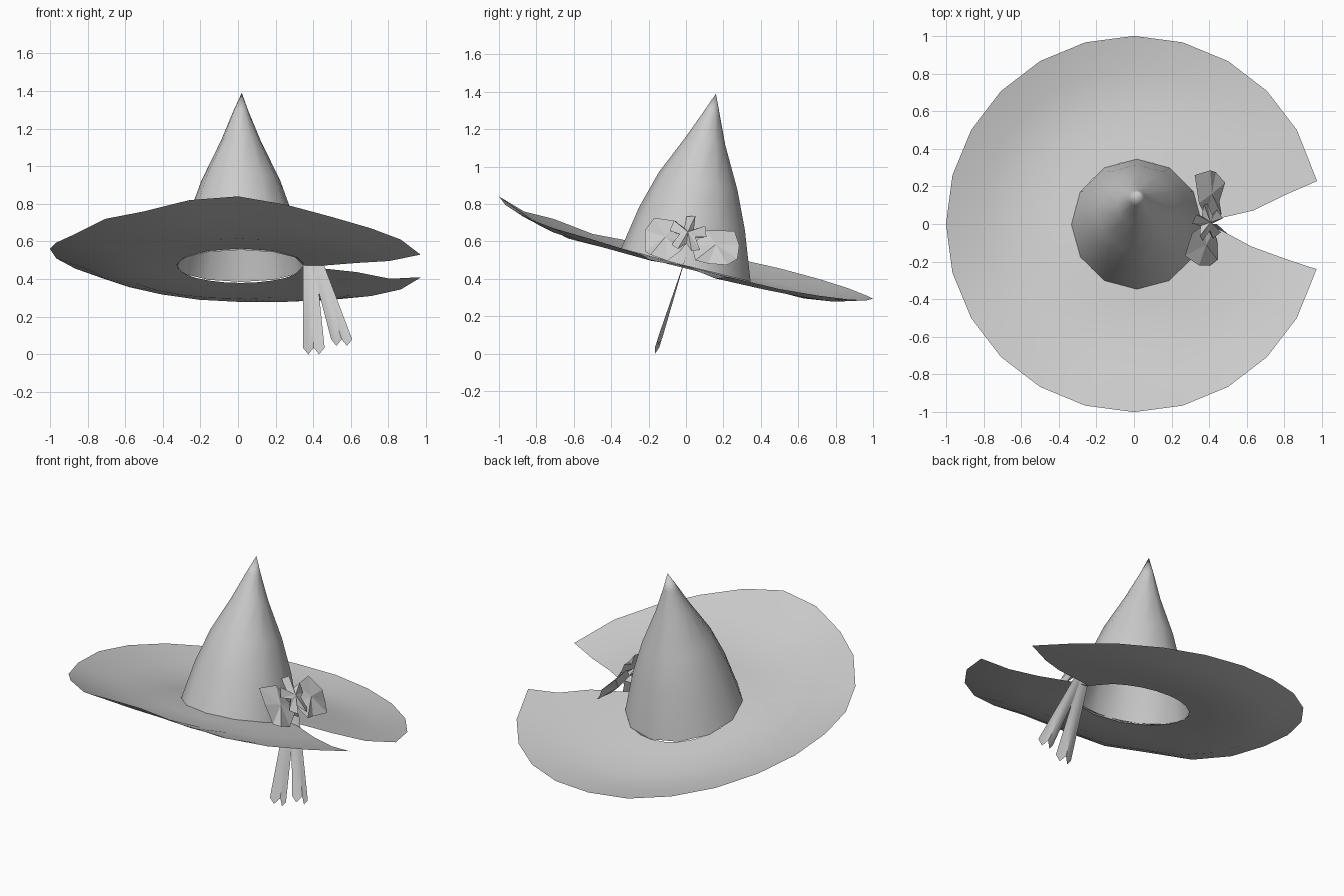
import bpy
import math
from mathutils import Vector

cube = bpy.data.objects.get("Cube")
if cube:
    bpy.data.objects.remove(cube, do_unlink=True)

felt = bpy.data.materials.new("grey_felt")
felt.use_nodes = True
felt.diffuse_color = (0.6, 0.6, 0.6, 1)
felt.node_tree.nodes["Principled BSDF"].inputs["Base Color"].default_value = (0.6, 0.6, 0.6, 1)


def add_mesh(name, verts, faces, angle=None):
    mesh = bpy.data.meshes.new(name)
    mesh.from_pydata(verts, [], faces)
    mesh.materials.append(felt)
    obj = bpy.data.objects.new(name, mesh)
    bpy.context.collection.objects.link(obj)
    if angle:
        bpy.ops.object.select_all(action="DESELECT")
        obj.select_set(True)
        bpy.context.view_layer.objects.active = obj
        bpy.ops.object.shade_smooth_by_angle(angle=math.radians(angle))
    return obj


def grid_faces(rows, cols, closed=False):
    faces = []
    for r in range(rows - 1):
        for c in range(cols if closed else cols - 1):
            d = (c + 1) % cols
            faces.append((r * cols + c, r * cols + d, (r + 1) * cols + d, (r + 1) * cols + c))
    return faces


# Brim: tilted sheet with a wedge cut out of its left side
rim_z = [.41, .345, .31, .29, .285, .293, .31, .35, .40, .456, .51, .56,
         .594, .64, .72, .76, .82, .84, .795, .73, .67, .61, .53]
rings = [(.335, 0, 0), (.45, 4, 4), (.63, 6.5, 11), (.82, 11, 13), (1, 13.2, 13.9)]
verts = []
for radius, back_gap, front_gap in rings:
    for i, edge_z in enumerate(rim_z):
        deg = 15 * (i + 1)
        if i == 0:
            deg = back_gap
        if i == len(rim_z) - 1:
            deg = 360 - front_gap
        a = math.radians(deg)
        inner, middle = .47 - .09 * math.sin(a), .455 - .16 * math.sin(a)
        if radius <= .63:
            z = inner + (middle - inner) * (radius - .335) / .295
        else:
            t = (radius - .63) / .37
            z = middle + (edge_z - middle) * t - .06 * t * (1 - t)
        verts.append((radius * math.cos(a) + .02 * (1 - radius), radius * math.sin(a), z))
faces = [f[::-1] for f in grid_faces(len(rings), len(rim_z))]
add_mesh("brim", verts, faces, 60)

# Crown: leaning twelve-sided cone, each ring given by its front and back points
levels = [(-.35, .555, .345, .385), (-.25, .785, .315, .66), (-.145, .97, .275, .875),
          (0, 1.16, .21, 1.115), (.095, 1.295, .18, 1.28)]
sides = 12
verts = []
for fy, fz, by, bz in levels:
    half = (by - fy) / 2
    for i in range(sides):
        a = 2 * math.pi * i / sides
        s = math.sin(a)
        verts.append((.015 + half * math.cos(a), (fy + by) / 2 + half * s,
                      (fz + bz) / 2 + (bz - fz) / 2 * s))
faces = grid_faces(len(levels), sides, True)
tip = len(verts)
verts.append((.02, .16, 1.39))
last = tip - sides
faces += [(last + i, last + (i + 1) % sides, tip) for i in range(sides)]
add_mesh("crown", verts, faces, 60)

# Bow pieces lie on a slope that follows the side of the crown
out = Vector((.78, 0, .62))


def on_slope(y, z, lift=0):
    return Vector((.36 + (.59 - z) * .75, y, z)) + out * lift


def puffed(name, outline, centre, height, base):
    """Outline on the slope raised to a central point, closed behind."""
    n = len(outline)
    verts = [on_slope(y, z, base + (.02 if i % 2 else 0)) for i, (y, z) in enumerate(outline)]
    verts += [on_slope(*centre, base + height), on_slope(*centre, base - .02)]
    faces = []
    for i in range(n):
        j = (i + 1) % n
        faces += [(i, j, n), (j, i, n + 1)]
    add_mesh(name, verts, faces)


front_loop = [(0, .58), (-.05, .69), (-.17, .72), (-.22, .64),
              (-.22, .54), (-.19, .51), (-.1, .49), (-.03, .53)]
back_loop = [(.03, .57), (.05, .48), (.12, .475), (.22, .455),
             (.275, .5), (.285, .56), (.26, .65), (.11, .64)]
puffed("bow_front_loop", front_loop, (-.11, .6), .03, .01)
puffed("bow_back_loop", back_loop, (.16, .56), .03, .01)

# Five-petalled knot in the middle of the bow
petals = []
for i in range(5):
    for turn, radius in ((-14, .1), (14, .1), (36, .045)):
        a = math.radians(80 - 72 * i - turn)
        petals.append((.01 + radius * math.cos(a), .605 + radius * math.sin(a)))
puffed("bow_knot", petals[::-1], (.01, .605), .03, .045)


# Ribbon tails: creased strips that widen to a zigzag end
def ribbon(name, top, bottom, end_z):
    cols, rows = 5, 4
    verts = []
    for r in range(rows):
        t = r / (rows - 1)
        for c in range(cols):
            x = [top[k] + (bottom[k] - top[k]) * t for k in (0, 1)]
            foot = end_z + (.035 if c % 2 == 0 else 0)
            z = .52 + (foot - .52) * t
            fold = .012 * (1 - abs(c - 2)) * t
            verts.append((x[0] + (x[1] - x[0]) * c / (cols - 1), -.165 * (.52 - z) / .52 + fold, z))
    add_mesh(name, verts, [f[::-1] for f in grid_faces(rows, cols)], 40)


ribbon("ribbon_tail_inner", (.345, .41), (.345, .46), 0)
ribbon("ribbon_tail_outer", (.38, .44), (.495, .607), .045)
